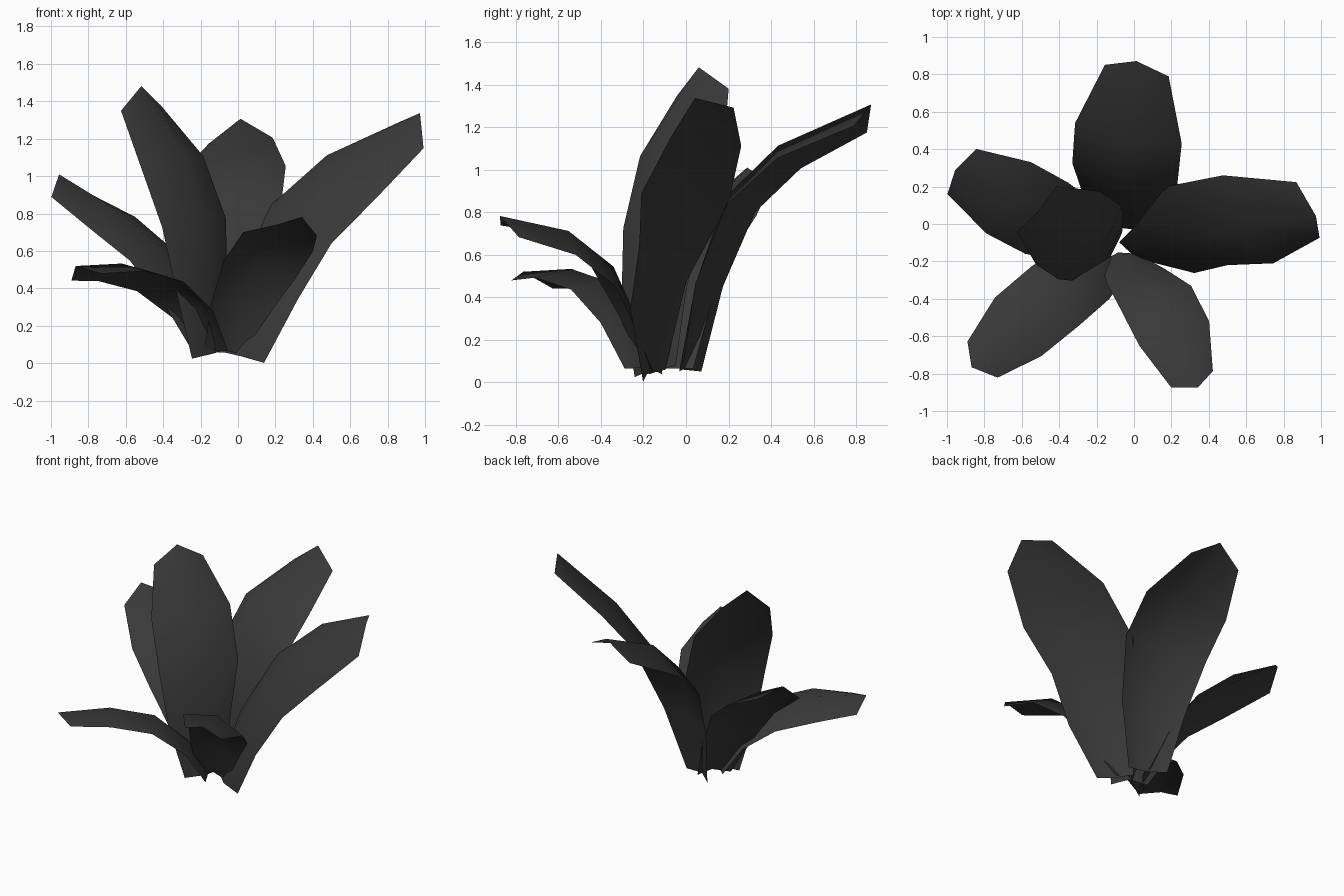
import bpy
from mathutils import Vector

default = bpy.data.objects.get("Cube")
if default:
    bpy.data.objects.remove(default, do_unlink=True)

# Single charcoal colour
charcoal = bpy.data.materials.new("charcoal")
charcoal.use_nodes = True
colour = (0.04, 0.04, 0.04, 1)
charcoal.diffuse_color = colour
shader = charcoal.node_tree.nodes["Principled BSDF"]
shader.inputs["Base Color"].default_value = colour
shader.inputs["Roughness"].default_value = 0.8

# Shared blade outline: relative width and ridge height along the length
WIDTHS = (0.52, 0.8, 1.0, 1.0, 0.62)
RIDGES = (0.08, 0.12, 0.16, 0.17, 0.15)
TIP_REACH = 0.17


def blend(first, middle, last, t):
    """Smooth change through three vectors."""
    return (first * (1 - t) * (1 - 2 * t)
            + middle * 4 * t * (1 - t)
            + last * t * (2 * t - 1))


def make_leaf(name, path, spread):
    """Arched blade with a raised midrib and a short pointed tip."""
    path = [Vector(p) for p in path]
    spread = [Vector(s) for s in spread]
    verts, faces = [], []
    last = len(path) - 1
    for row, centre in enumerate(path):
        tangent = (path[min(row + 1, last)] - path[max(row - 1, 0)]).normalized()
        across = blend(*spread, row / last)
        normal = across.cross(tangent).normalized()
        rib = centre + normal * RIDGES[row] * across.length
        if row == last:
            rib += tangent * TIP_REACH * across.length
        half = across * WIDTHS[row] / 2
        verts += [centre - half, rib, centre + half]
    for row in range(last):
        for side in range(2):
            a = row * 3 + side
            faces.append((a, a + 1, a + 4, a + 3))
    mesh = bpy.data.meshes.new(name)
    mesh.from_pydata(verts, [], faces)
    mesh.materials.append(charcoal)
    mesh.shade_smooth()
    leaf = bpy.data.objects.new(name, mesh)
    bpy.context.collection.objects.link(leaf)


# Each leaf: centre path from base to tip, then crosswise direction at base, middle and end
make_leaf("back_leaf",
          [(-0.1, 0.02, 0.05), (-0.07, 0.11, 0.46), (-0.05, 0.26, 0.82),
           (-0.03, 0.485, 1.03), (0.015, 0.82, 1.19)],
          [(0.45, -0.2, 0), (0.56, -0.13, 0.04), (0.55, -0.1, 0.05)])
make_leaf("left_leaf",
          [(0.03, -0.15, 0.03), (0.17, -0.13, 0.41), (0.335, -0.01, 0.74),
           (0.61, 0.025, 1.0), (0.93, 0.075, 1.22)],
          [(0.42, -0.2, -0.11), (0.33, -0.42, -0.2), (0.2, -0.48, -0.23)])
make_leaf("right_leaf",
          [(-0.17, -0.07, 0.05), (-0.3, -0.04, 0.33), (-0.465, 0.03, 0.58),
           (-0.67, 0.14, 0.75), (-0.92, 0.28, 0.91)],
          [(0.22, 0.4, 0.05), (0.23, 0.38, 0.06), (0.25, 0.39, 0.07)])
make_leaf("upright_leaf",
          [(-0.155, -0.145, 0.05), (-0.195, -0.15, 0.42), (-0.235, -0.1, 0.75),
           (-0.355, -0.02, 1.085), (-0.52, 0.08, 1.365)],
          [(0.35, 0.37, 0.1), (0.34, 0.39, 0.05), (0.34, 0.39, 0.05)])
make_leaf("front_leaf",
          [(-0.08, -0.18, 0.06), (0.01, -0.28, 0.29), (0.115, -0.39, 0.5),
           (0.215, -0.585, 0.65), (0.31, -0.83, 0.71)],
          [(-0.38, -0.08, 0.05), (-0.38, -0.12, 0.1), (-0.36, -0.14, 0.09)])
make_leaf("front_right_leaf",
          [(-0.13, -0.2, 0.05), (-0.24, -0.27, 0.26), (-0.415, -0.38, 0.41),
           (-0.62, -0.55, 0.465), (-0.81, -0.725, 0.46)],
          [(-0.3, 0.34, -0.05), (-0.25, 0.32, -0.05), (-0.26, 0.31, -0.06)])
